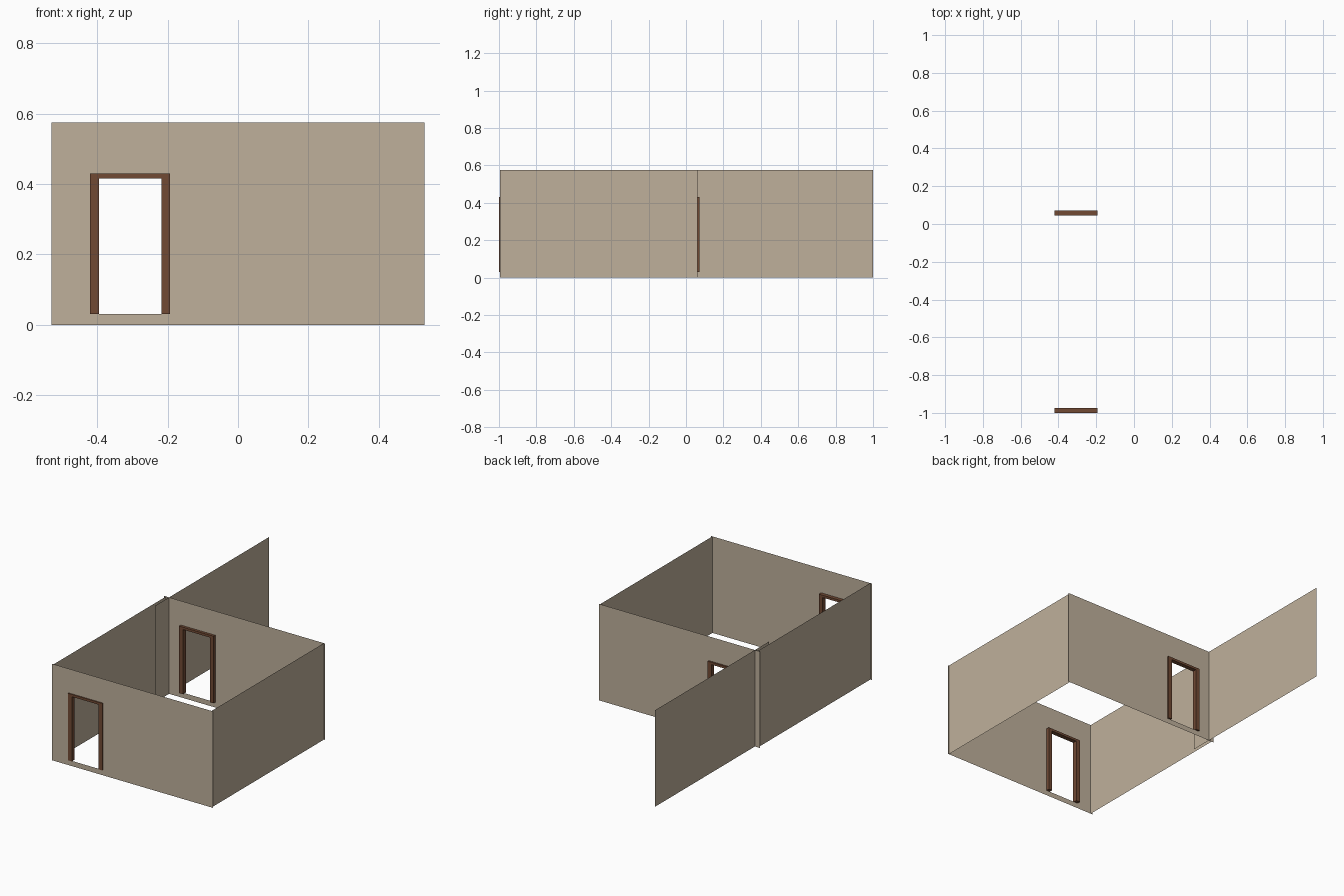
import bpy

if "Cube" in bpy.data.objects:
    bpy.data.objects.remove(bpy.data.objects["Cube"])

H = 0.574                       # wall height
Y_FRONT, Y_MID = -0.994, 0.062  # planes of the two walls with doorways


def material(name, rgb):
    m = bpy.data.materials.new(name)
    m.diffuse_color = (*rgb, 1)
    m.use_nodes = True
    m.node_tree.nodes["Principled BSDF"].inputs["Base Color"].default_value = m.diffuse_color
    return m


plaster = material("beige_plaster", (0.52, 0.435, 0.33))
wood = material("brown_wood", (0.165, 0.068, 0.034))


def mesh_object(name, verts, faces, mat):
    me = bpy.data.meshes.new(name)
    me.from_pydata(verts, [], faces)
    me.materials.append(mat)
    ob = bpy.data.objects.new(name, me)
    bpy.context.collection.objects.link(ob)
    return ob


def side_wall(name, x, y0, y1):
    """Paper-thin wall running along y."""
    mesh_object(name, [(x, y0, 0), (x, y1, 0), (x, y1, H), (x, y0, H)],
                [(0, 1, 2, 3)], plaster)


def door_wall(name, y):
    """Paper-thin wall along x with a rectangular doorway left open."""
    xs, zs = (-0.53, -0.405, -0.207, 0.53), (0, 0.031, 0.422, H)
    verts = [(x, y, z) for z in zs for x in xs]
    faces = [(r * 4 + c, r * 4 + c + 1, r * 4 + c + 5, r * 4 + c + 4)
             for r in range(3) for c in range(3) if (r, c) != (1, 1)]
    mesh_object(name, verts, faces, plaster)


def door_frame(name, y0, y1):
    """Two jambs and a header: one U-shaped profile extruded in depth."""
    a, b, c, d = -0.42, -0.394, -0.217, -0.193
    z0, z1, z2 = 0.031, 0.416, 0.43
    prof = [(a, z0), (b, z0), (b, z1), (c, z1), (c, z0), (d, z0), (d, z2), (a, z2)]
    n = len(prof)
    verts = [(x, y, z) for y in (y0, y1) for x, z in prof]
    faces = [(i, i + n, (i + 1) % n + n, (i + 1) % n) for i in range(n)]
    faces += [tuple(range(n)), tuple(range(2 * n - 1, n - 1, -1))]
    mesh_object(name, verts, faces, wood)


# Walls with doorways
door_wall("front_wall", Y_FRONT)
door_wall("middle_wall", Y_MID)

# Side walls, the rear one overlapping the left one slightly
side_wall("right_wall", 0.522, Y_FRONT, Y_MID)
side_wall("left_wall", -0.517, Y_FRONT, Y_MID)
side_wall("rear_left_wall", -0.497, -0.07, 1.0)

# Door frames
door_frame("front_door_frame", -1.0, -0.973)
door_frame("middle_door_frame", 0.046, 0.072)
